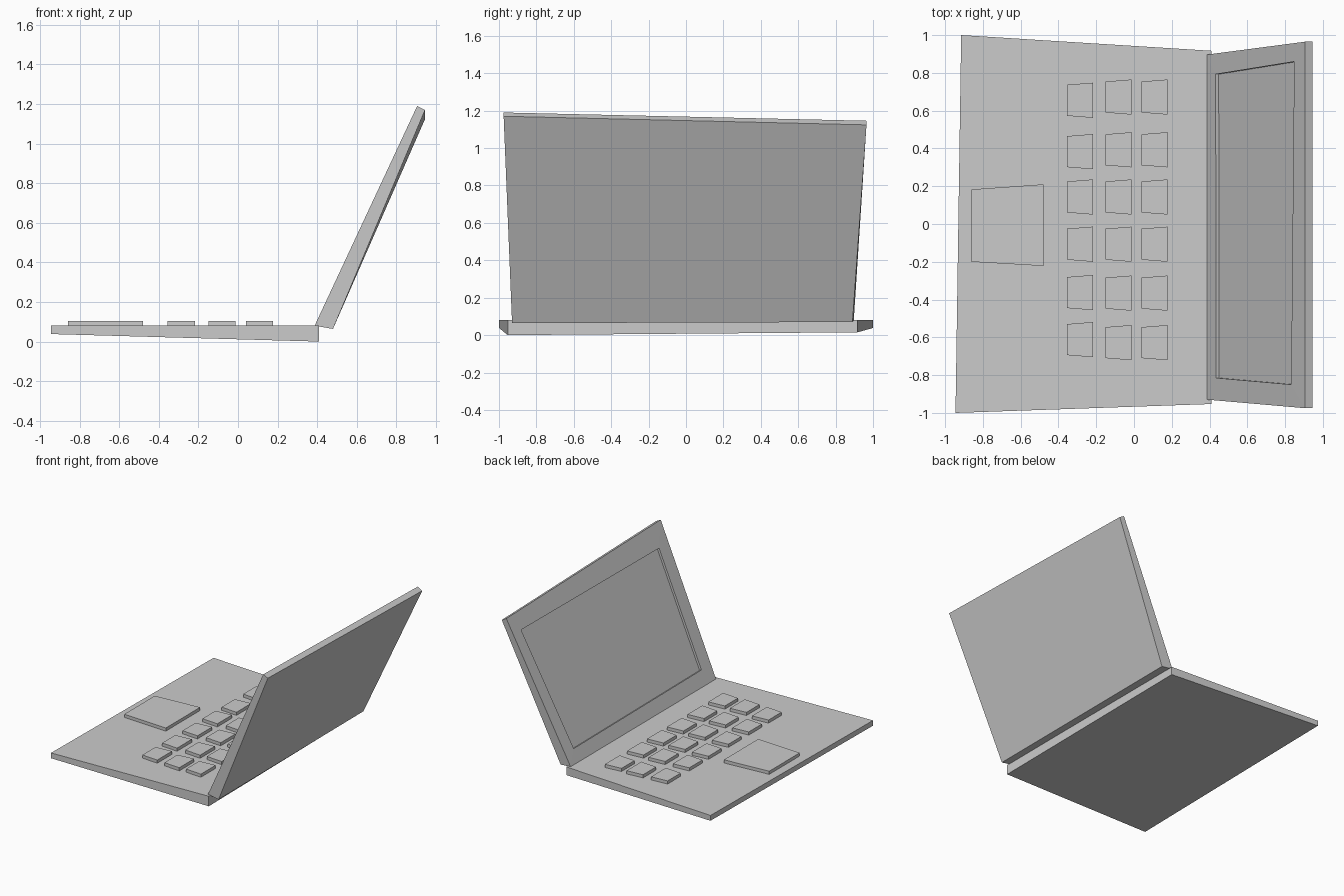
import bpy, bmesh
from mathutils import Vector

if "Cube" in bpy.data.objects:
    bpy.data.objects.remove(bpy.data.objects["Cube"])


def make(name, loops, cap_start=True, cap_end=True):
    """Skin a series of four-point loops into a closed flat-shaded object."""
    bm = bmesh.new()
    rings = [[bm.verts.new(p) for p in loop] for loop in loops]
    for a, b in zip(rings, rings[1:]):
        for i in range(4):
            j = (i + 1) % 4
            bm.faces.new((a[i], a[j], b[j], b[i]))
    if cap_start:
        bm.faces.new(rings[0])
    if cap_end:
        bm.faces.new(rings[-1])
    bmesh.ops.recalc_face_normals(bm, faces=bm.faces)
    mesh = bpy.data.meshes.new(name)
    bm.to_mesh(mesh)
    bm.free()
    obj = bpy.data.objects.new(name, mesh)
    bpy.context.collection.objects.link(obj)
    return obj


def slab(name, outline, z0, z1):
    """Straight prism from a plan outline."""
    return make(name, [[(x, y, z) for x, y in outline] for z in (z0, z1)])


DECK = 0.08
KEY_TOP = 0.105

# Base: level deck, underside sloping down towards the hinge
plan = [(-0.945, -1.0), (0.41, -0.953), (0.41, 0.917), (-0.915, 1.0)]
under = [0.038, 0.0, 0.015, 0.038]
make("base", [[(x, y, z) for (x, y), z in zip(plan, under)],
              [(x, y, DECK) for x, y in plan]])

# Lid: tilted wedge-like panel with a recessed screen
inner = [(0.387, -0.93, 0.08), (0.905, -0.975, 1.19),
         (0.905, 0.965, 1.146), (0.387, 0.897, 0.08)]
outer = [(0.48, -0.93, 0.064), (0.945, -0.975, 1.17),
         (0.945, 0.965, 1.124), (0.48, 0.89, 0.07)]


def on_lid(x, y):
    """Point on the inner lid face above plan position (x, y)."""
    t = (y + 0.975) / 1.94
    slope = (1.11 * (1 - t) + 1.066 * t) / 0.518
    return Vector((x, y, 0.08 + (x - 0.387) * slope))


rim = [on_lid(*p) for p in
       [(0.435, -0.815), (0.832, -0.85), (0.848, 0.86), (0.432, 0.793)]]
depth = Vector((0.905, 0, -0.425)) * 0.018
floor = [p + depth for p in rim]
make("lid_with_screen", [outer, inner, rim, floor])

# Trackpad
slab("trackpad", [(-0.86, -0.2), (-0.48, -0.222), (-0.48, 0.21), (-0.86, 0.183)],
     DECK, KEY_TOP)

# Keys: three columns of six, each flaring towards the hinge
side_rows = [0.655, 0.383, 0.143, -0.107, -0.363, -0.612]
main_rows = [0.672, 0.393, 0.143, -0.107, -0.366, -0.628]
columns = [(-0.355, side_rows), (-0.15, main_rows), (0.04, main_rows)]
for c, (x, rows) in enumerate(columns, 1):
    for r, y in enumerate(rows, 1):
        slab(f"key_{c}_{r}", [(x, y - 0.082), (x + 0.138, y - 0.093),
                              (x + 0.138, y + 0.093), (x, y + 0.082)],
             DECK, KEY_TOP)
